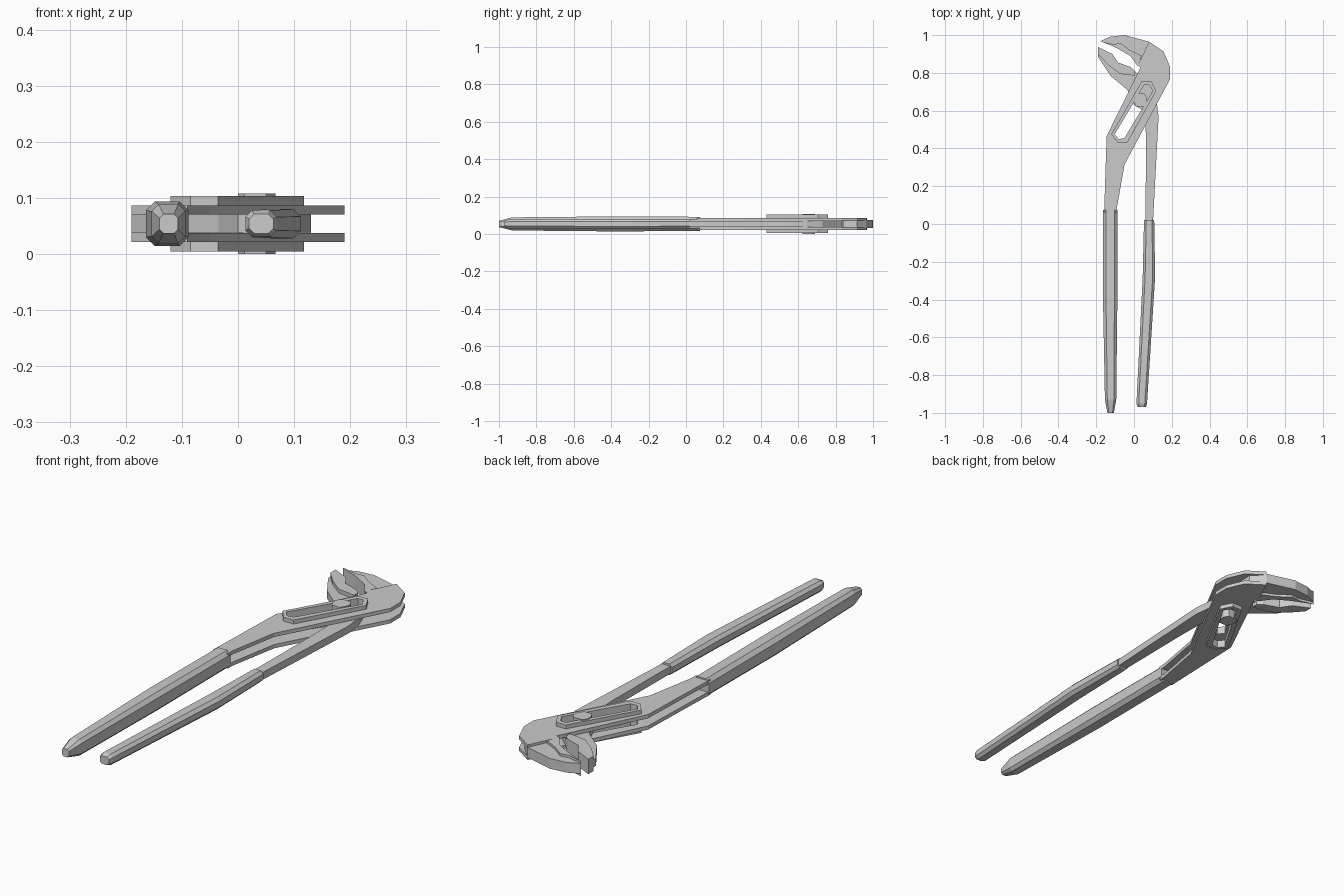
import bpy, bmesh

if "Cube" in bpy.data.objects:
    bpy.data.objects.remove(bpy.data.objects["Cube"])

MID = 0.054  # middle plane of the tool

steel = bpy.data.materials.new("plain grey")
steel.use_nodes = True
GREY = (0.6, 0.6, 0.6, 1)
steel.diffuse_color = GREY
steel.node_tree.nodes["Principled BSDF"].inputs["Base Color"].default_value = GREY


def plate(name, outlines, half, z=MID):
    """Flat plate from an outline and optional hole outlines."""
    cu = bpy.data.curves.new(name, 'CURVE')
    cu.dimensions = '2D'
    cu.fill_mode = 'BOTH'
    cu.extrude = half
    for pts in outlines:
        s = cu.splines.new('POLY')
        s.points.add(len(pts) - 1)
        for p, (x, y) in zip(s.points, pts):
            p.co = (x, y, 0, 1)
        s.use_cyclic_u = True
        s.use_smooth = False
    ob = bpy.data.objects.new(name, cu)
    ob.location.z = z
    bpy.context.collection.objects.link(ob)
    bpy.ops.object.select_all(action='DESELECT')
    ob.select_set(True)
    bpy.context.view_layer.objects.active = ob
    bpy.ops.object.convert(target='MESH')
    bpy.ops.object.shade_flat()
    ob = bpy.context.object
    ob.data.materials.clear()
    ob.data.materials.append(steel)
    return ob


def grip(name, stations, chamfer):
    """Eight-sided sleeve through stations (y, x_min, x_max, half_height)."""
    bm = bmesh.new()
    rings = []
    for y, x0, x1, h in stations:
        c, w = (x0 + x1) / 2, (x1 - x0) / 2
        k = chamfer * min(w, h)
        quarter = [(w, h - k), (w - k, h)]
        loop = (quarter + [(-a, b) for a, b in reversed(quarter)]
                + [(-a, -b) for a, b in quarter]
                + [(a, -b) for a, b in reversed(quarter)])
        rings.append([bm.verts.new((c + a, y, MID + b)) for a, b in loop])
    for r, s in zip(rings, rings[1:]):
        for i in range(8):
            j = (i + 1) % 8
            bm.faces.new((r[i], r[j], s[j], s[i]))
    bm.faces.new(rings[0])
    bm.faces.new(rings[-1])
    bmesh.ops.recalc_face_normals(bm, faces=bm.faces)
    me = bpy.data.meshes.new(name)
    bm.to_mesh(me)
    bm.free()
    me.materials.append(steel)
    bpy.context.collection.objects.link(bpy.data.objects.new(name, me))


# Long slot and its raised rim
slot = [(-.102, .475), (-.082, .45), (-.052, .453), (.1, .705), (.08, .738), (.055, .738)]
rim = [(-.12, .475), (-.085, .43), (-.036, .43), (.118, .705), (.09, .758), (.042, .758)]

# Paired outer plates running from the wide grip to the head
arm = [(-.158, .06), (-.145, .465), (.035, .83), (.02, .84), (.08, .965), (.155, .915),
       (.19, .835), (.19, .765), (-.05, .315), (-.09, .09), (-.09, .06)]
for side, label in ((1, "upper"), (-1, "lower")):
    plate(label + "_arm_plate", [arm, slot], .008, MID + side * .0245)
    plate(label + "_slot_rim", [rim, slot], .0085, MID + side * .041)

# Fixed jaw: thin core held between the plates, with a thick tooth pad
plate("fixed_jaw_core", [[(-.178, .968), (-.125, .992), (-.05, 1.0), (.08, .965), (.13, .915),
      (.13, .84), (.03, .835), (-.02, .9), (-.085, .935)]], .022)
plate("fixed_jaw_pad", [[(-.178, .968), (-.11, .952), (-.07, .957), (-.02, .92), (.04, .89),
      (.02, .835), (-.02, .89), (-.085, .928), (-.11, .94)]], .0325)

# Moving jaw and inner handle in one piece between the plates
plate("inner_handle", [[(-.19, .937), (-.19, .885), (-.125, .785), (-.035, .71), (.0, .63),
      (.06, .595), (.064, .4), (.06, .0), (.1, .0), (.13, .565), (.12, .65), (.09, .73),
      (.015, .8), (-.015, .83), (-.085, .855), (-.115, .9)]], .016)
plate("moving_jaw_pad", [[(-.19, .937), (-.19, .9), (-.14, .845), (-.075, .795), (.005, .785),
      (.005, .81), (-.015, .83), (-.085, .855), (-.115, .9)]], .0325)

# Pivot pin standing in the slot
plate("pivot_pin", [[(0, .645), (.012, .622), (.05, .622), (.067, .65),
      (.067, .672), (.055, .69), (.015, .69), (0, .672)]], MID)

# Sleeves on both handles
grip("wide_grip", [(.075, -.163, -.088, .038), (-.4, -.164, -.088, .04),
                   (-.93, -.154, -.094, .035), (-1.0, -.14, -.107, .017)], .42)
grip("narrow_grip", [(.02, .053, .107, .024), (-.28, .046, .112, .026),
                     (-.95, .013, .069, .024), (-.97, .02, .063, .017)], .5)
